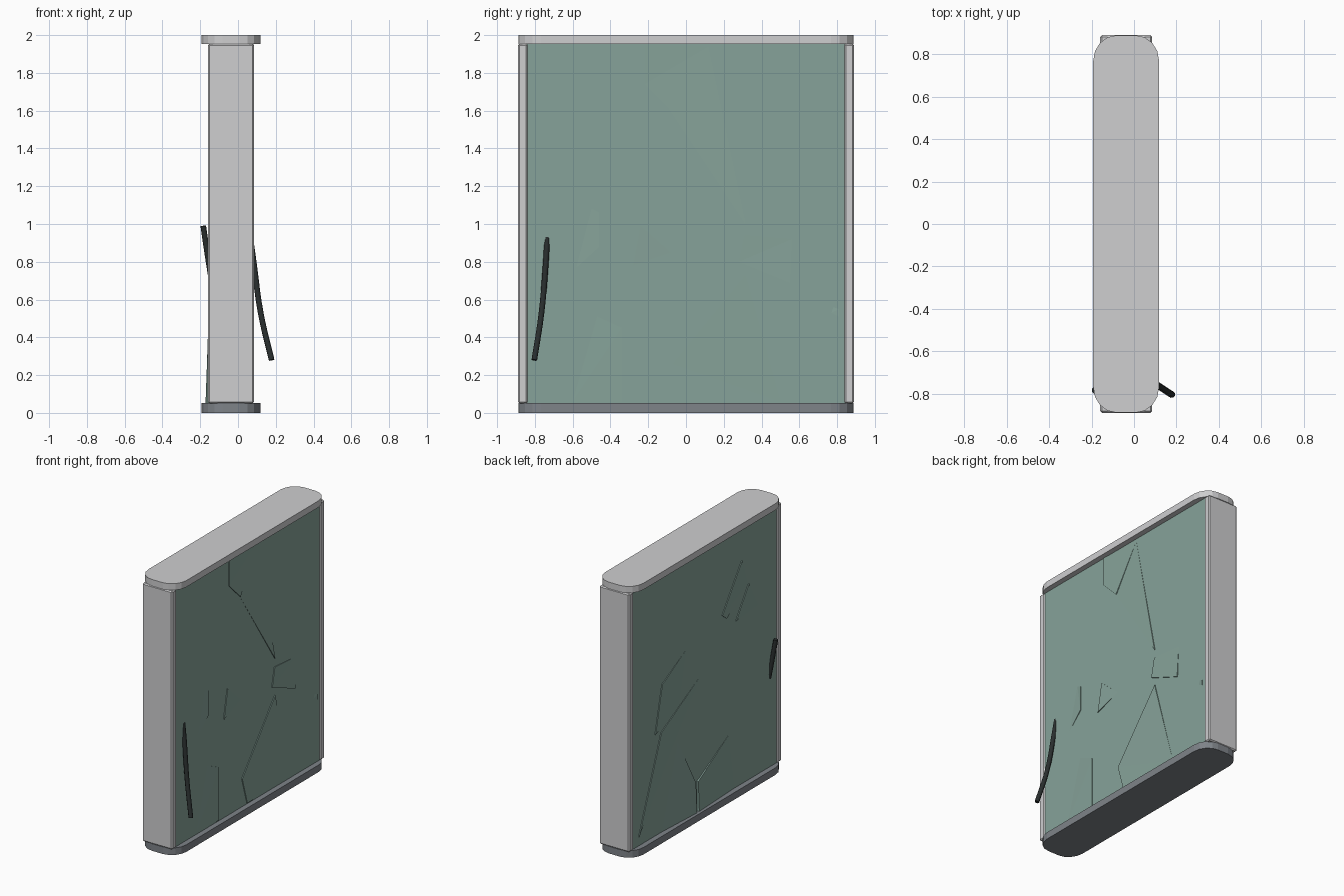
import bpy, bmesh, math
from mathutils import Vector

if "Cube" in bpy.data.objects:
    bpy.data.objects.remove(bpy.data.objects["Cube"])

CX = -0.037          # centre of the panel in x (the tubes stick out further on +x)


def material(name, rgb):
    m = bpy.data.materials.new(name)
    m.diffuse_color = (*rgb, 1)
    m.use_nodes = True
    m.node_tree.nodes["Principled BSDF"].inputs["Base Color"].default_value = m.diffuse_color
    return m


LIGHT = material("light metal", (0.62, 0.62, 0.63))
DARK = material("dark grey metal", (0.21, 0.228, 0.25))
GLASS = material("green glass", (0.24, 0.365, 0.32))
BLACK = material("black rubber", (0.022, 0.027, 0.027))


def finish(name, bm, mat):
    bmesh.ops.recalc_face_normals(bm, faces=bm.faces)
    me = bpy.data.meshes.new(name)
    bm.to_mesh(me)
    bm.free()
    me.materials.append(mat)
    ob = bpy.data.objects.new(name, me)
    bpy.context.collection.objects.link(ob)
    return ob


def box(name, lo, hi, mat, bevel=0.0):
    bm = bmesh.new()
    bmesh.ops.create_cube(bm, size=1)
    for v in bm.verts:
        v.co = Vector([lo[i] + (v.co[i] + 0.5) * (hi[i] - lo[i]) for i in range(3)])
    if bevel:
        bmesh.ops.bevel(bm, geom=bm.edges[:], offset=bevel, segments=1,
                        affect='EDGES', profile=0.5)
    return finish(name, bm, mat)


def cap(name, z0, z1, mat):
    """Slab with faceted round corners."""
    hx, hy, rx, ry, n = 0.155, 0.888, 0.11, 0.12, 4
    pts = []
    for k, (sx, sy) in enumerate([(1, 1), (-1, 1), (-1, -1), (1, -1)]):
        for i in range(n + 1):
            a = math.pi / 2 * (k + i / n)
            pts.append((CX + sx * (hx - rx) + rx * math.cos(a),
                        sy * (hy - ry) + ry * math.sin(a)))
    bm = bmesh.new()
    f = bm.faces.new([bm.verts.new((x, y, z0)) for x, y in pts])
    r = bmesh.ops.extrude_face_region(bm, geom=[f])
    bmesh.ops.translate(bm, vec=(0, 0, z1 - z0),
                        verts=[g for g in r['geom'] if isinstance(g, bmesh.types.BMVert)])
    return finish(name, bm, mat)


def shard(name, x, side, pts):
    """Tilted piece of glass on a pane: points are (y, z, lift off the pane)."""
    bm = bmesh.new()
    inner = [bm.verts.new((x - side * 0.003, y, z)) for y, z, l in pts]
    outer = [bm.verts.new((x + side * l, y, z)) for y, z, l in pts]
    n = len(pts)
    bm.faces.new(inner)
    bm.faces.new(outer)
    for i in range(n):
        j = (i + 1) % n
        bm.faces.new((inner[i], inner[j], outer[j], outer[i]))
    bmesh.ops.triangulate(bm, faces=bm.faces[:])
    return finish(name, bm, GLASS)


def tube(name, pts, radius):
    cu = bpy.data.curves.new(name, 'CURVE')
    cu.dimensions = '3D'
    cu.bevel_depth = radius
    cu.bevel_resolution = 2
    cu.use_fill_caps = True
    cu.resolution_u = 5
    sp = cu.splines.new('BEZIER')
    sp.bezier_points.add(len(pts) - 1)
    for b, p in zip(sp.bezier_points, pts):
        b.co = p
        b.handle_left_type = b.handle_right_type = 'AUTO'
    ob = bpy.data.objects.new(name, cu)
    bpy.context.collection.objects.link(ob)
    cu.materials.append(BLACK)
    return ob


# caps and end posts
cap("bottom_cap", 0.0, 0.052, DARK)
cap("top_cap", 1.952, 2.0, LIGHT)
for s, n in ((-1, "front_post"), (1, "back_post")):
    y = sorted((s * 0.838, s * 0.889))
    box(n, (CX - 0.122, y[0], 0.05), (CX + 0.122, y[1], 1.954), LIGHT, 0.008)

# glass panes on both sides
XR, XL = CX + 0.115, CX - 0.115
box("right_pane", (XR - 0.015, -0.842, 0.045), (XR, 0.842, 1.957), GLASS)
box("left_pane", (XL, -0.842, 0.045), (XL + 0.015, 0.842, 1.957), GLASS)

# cracked shards, each lifted slightly along one edge
E = 0.006
right = [
    [(0.28, 0.80, E), (0.55, 0.69, E), (0.56, 0.92, 0), (0.31, 0.94, E)],
    [(-0.22, 1.95, E), (-0.22, 1.74, E), (-0.09, 1.61, E), (0.12, 1.94, 0)],
    [(-0.09, 1.61, 0), (0.315, 1.0, E), (0.117, 1.94, 0)],
    [(0.315, 0.73, E), (-0.07, 0.26, E), (-0.01, 0.06, E), (0.5, 0.06, 0)],
    [(-0.5, 1.08, 0), (-0.46, 1.06, E), (-0.46, 0.88, E), (-0.58, 0.77, 0)],
    [(-0.24, 0.99, E), (-0.28, 0.78, E), (-0.08, 0.85, 0)],
    [(-0.47, 0.51, 0), (-0.34, 0.45, E), (-0.34, 0.06, E), (-0.6, 0.06, 0)],
    [(0.78, 0.56, 0), (0.81, 0.55, E), (0.81, 0.51, E), (0.77, 0.53, 0)],
]
left = [
    [(-0.43, 1.70, E), (-0.2, 1.38, E), (-0.25, 1.34, E), (-0.5, 1.5, 0)],
    [(-0.51, 1.5, E), (-0.36, 1.28, E), (-0.62, 1.3, 0)],
    [(0.21, 1.29, 0), (0.5, 1.14, E), (0.58, 0.8, E), (0.3, 0.9, 0)],
    [(0.05, 1.03, 0), (0.51, 0.79, E), (0.77, 0.12, E), (0.4, 0.6, 0)],
    [(0.315, 0.65, 0), (0.117, 0.27, 0.012), (0.117, 0.05, 0.02), (0.5, 0.05, 0)],
    [(-0.28, 0.47, 0), (0.09, 0.27, 0.012), (0.09, 0.05, 0.02), (-0.35, 0.05, 0)],
]
for i, p in enumerate(right):
    shard(f"right_shard_{i + 1}", XR, 1, p)
for i, p in enumerate(left):
    shard(f"left_shard_{i + 1}", XL, -1, p)

# bent tubes poking out through the glass
tube("right_tube", [(0.065, -0.735, 0.93), (0.083, -0.742, 0.80), (0.12, -0.765, 0.53),
                    (0.178, -0.803, 0.28)], 0.016)
tube("left_tube", [(-0.184, -0.783, 0.99), (-0.165, -0.775, 0.86),
                   (-0.140, -0.765, 0.70)], 0.016)
